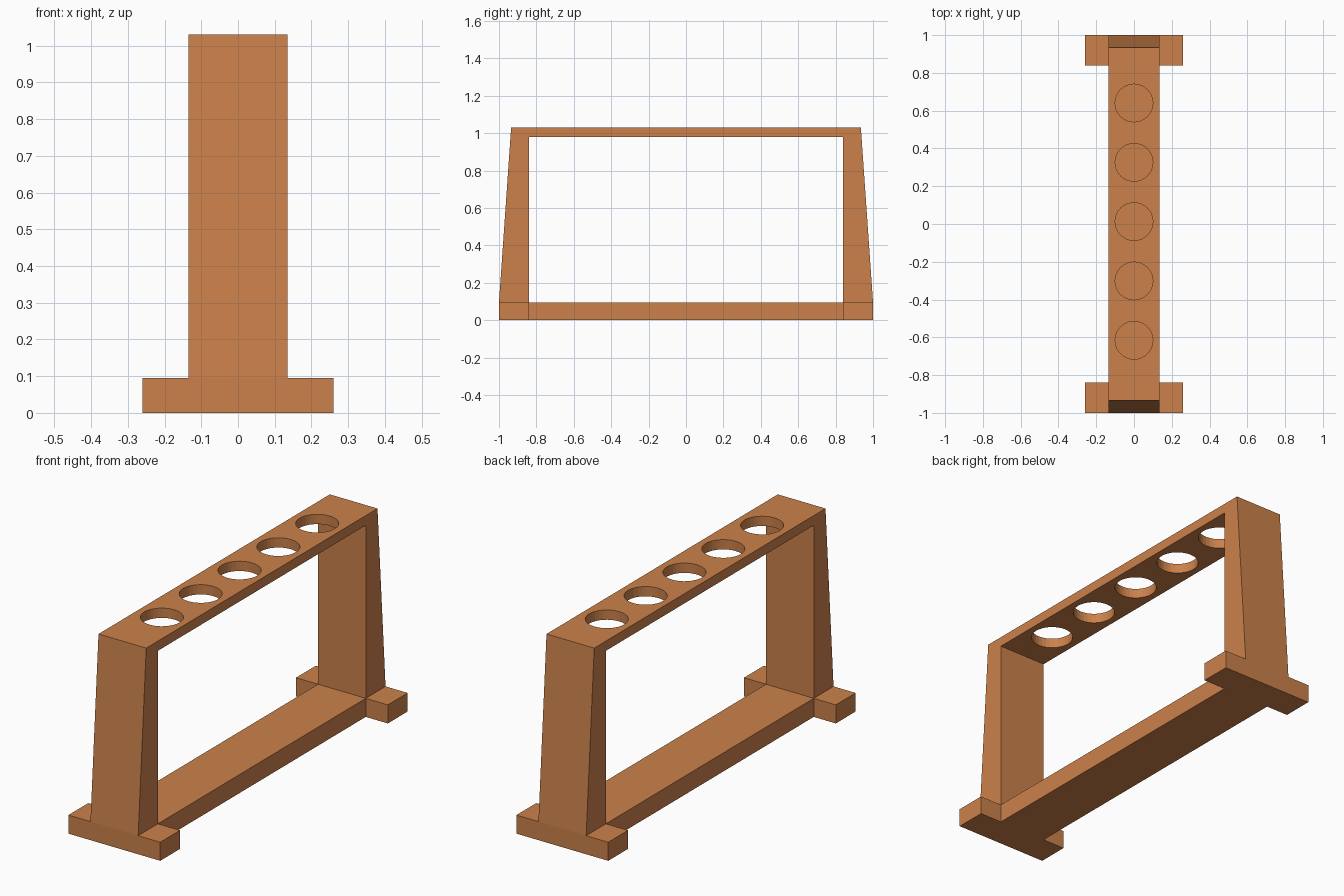
import bpy, bmesh
from mathutils import Matrix, Vector

if "Cube" in bpy.data.objects:
    bpy.data.objects.remove(bpy.data.objects["Cube"])

HALF_W, FOOT_W = 0.135, 0.26      # half widths of the frame and the feet
BASE_Z, SHELF_Z, TOP_Z = 0.095, 0.98, 1.03
INNER_Y, TOP_Y = 0.84, 0.935

mat = bpy.data.materials.new("orange_plastic")
mat.diffuse_color = (0.6, 0.22, 0.07, 1)
mat.use_nodes = True
mat.node_tree.nodes["Principled BSDF"].inputs["Base Color"].default_value = mat.diffuse_color


def make_object(name, bm):
    bmesh.ops.recalc_face_normals(bm, faces=bm.faces)
    mesh = bpy.data.meshes.new(name)
    bm.to_mesh(mesh)
    bm.free()
    obj = bpy.data.objects.new(name, mesh)
    bpy.context.collection.objects.link(obj)
    mesh.materials.append(mat)
    return obj


# Frame: closed side profile (base, two tapered uprights, top shelf) extruded along x
outer = [(-1, 0), (1, 0), (1, BASE_Z), (TOP_Y, TOP_Z), (-TOP_Y, TOP_Z), (-1, BASE_Z)]
inner = [(-INNER_Y, BASE_Z), (INNER_Y, BASE_Z), (INNER_Y, SHELF_Z), (-INNER_Y, SHELF_Z)]
bm = bmesh.new()
o = [bm.verts.new((-HALF_W, y, z)) for y, z in outer]
i = [bm.verts.new((-HALF_W, y, z)) for y, z in inner]
for loop in ([o[0], o[1], i[1], i[0]], [o[1], o[2], o[3], i[2], i[1]],
             [o[3], o[4], i[3], i[2]], [o[4], o[5], o[0], i[0], i[3]]):
    bm.faces.new(loop)
ext = bmesh.ops.extrude_face_region(bm, geom=bm.faces[:])
moved = [g for g in ext["geom"] if isinstance(g, bmesh.types.BMVert)]
bmesh.ops.translate(bm, verts=moved, vec=(2 * HALF_W, 0, 0))
frame = make_object("rack_frame", bm)

# Five round tube holes through the top shelf
bm = bmesh.new()
for k in range(-2, 3):
    bmesh.ops.create_cone(bm, cap_ends=True, segments=32, radius1=0.1, radius2=0.1,
                          depth=0.2, matrix=Matrix.Translation((0, 0.0125 + 0.314 * k, 1.0)))
cutter = make_object("hole_cutter", bm)
cutter.hide_render = True
mod = frame.modifiers.new("tube_holes", 'BOOLEAN')
mod.operation = 'DIFFERENCE'
mod.solver = 'EXACT'
mod.object = cutter
bpy.context.view_layer.objects.active = frame
frame.select_set(True)
bpy.ops.object.modifier_apply(modifier=mod.name)
bpy.data.objects.remove(cutter)

# Feet: tabs sticking out on both sides at each end, open where they meet the frame
for sy, end in ((-1, "front"), (1, "back")):
    for sx, side in ((-1, "left"), (1, "right")):
        size = Vector((FOOT_W - HALF_W, 1 - INNER_Y, BASE_Z))
        centre = Vector((sx * (FOOT_W + HALF_W) / 2, sy * (1 + INNER_Y) / 2, BASE_Z / 2))
        bm = bmesh.new()
        bmesh.ops.create_cube(bm, size=1,
                              matrix=Matrix.Translation(centre) @ Matrix.Diagonal((*size, 1)))
        bm.normal_update()
        hidden = [f for f in bm.faces if f.normal.x * sx < -0.9]
        bmesh.ops.recalc_face_normals(bm, faces=bm.faces)
        bmesh.ops.delete(bm, geom=hidden, context='FACES')
        make_object(f"{end}_{side}_foot", bm)
